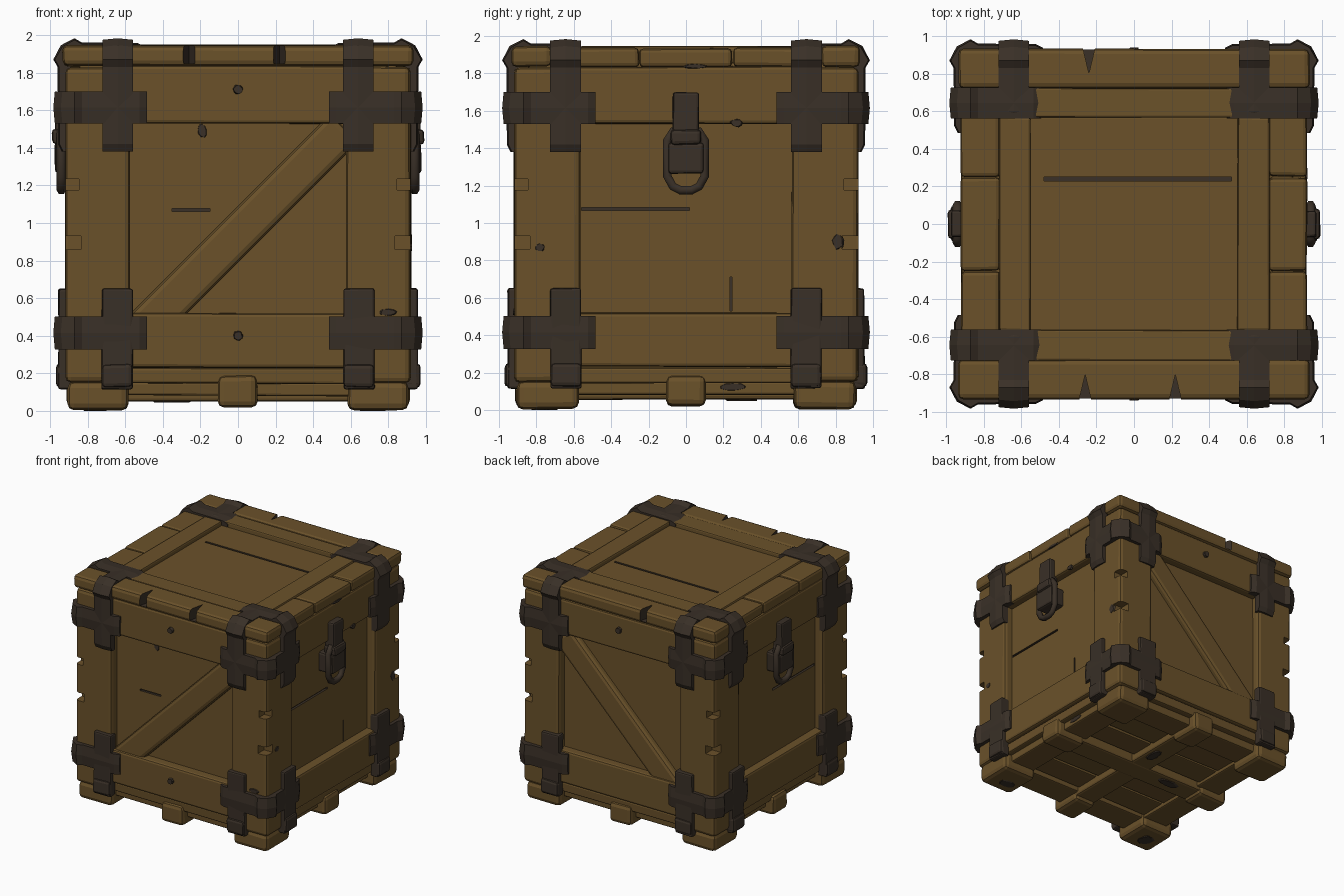
import bpy, bmesh, math, random
from mathutils import Matrix, Vector

random.seed(4)
if "Cube" in bpy.data.objects:
    bpy.data.objects.remove(bpy.data.objects["Cube"])


def material(name, rgb):
    m = bpy.data.materials.new(name)
    m.use_nodes = True
    m.diffuse_color = (*rgb, 1)
    m.node_tree.nodes["Principled BSDF"].inputs["Base Color"].default_value = (*rgb, 1)
    return m


WOOD = material("brown wood", (0.145, 0.083, 0.023))
METAL = material("dark iron", (0.041, 0.029, 0.020))
SIGNS = (-1, 1)
CORNERS = [(sx, sy) for sx in SIGNS for sy in SIGNS]


def finish(bm, name, mats, bevel=0.0):
    bmesh.ops.recalc_face_normals(bm, faces=bm.faces)
    if bevel:
        sharp = [e for e in bm.edges if e.calc_face_angle(0) > 0.5]
        bmesh.ops.bevel(bm, geom=sharp, offset=bevel, segments=2, profile=0.5, affect='EDGES')
    mesh = bpy.data.meshes.new(name)
    bm.to_mesh(mesh)
    bm.free()
    ob = bpy.data.objects.new(name, mesh)
    for mat in mats:
        mesh.materials.append(mat)
    bpy.context.scene.collection.objects.link(ob)
    return ob


def box(name, lo, hi, mat=WOOD, bevel=0.018, jitter=0.004, tilt=None):
    """Slightly irregular bevelled block between two opposite corners."""
    lo, hi = Vector(lo), Vector(hi)
    bm = bmesh.new()
    bmesh.ops.create_cube(bm, size=1)
    for v in bm.verts:
        v.co = Vector([c * abs(s) for c, s in zip(v.co, hi - lo)])
        v.co += Vector([random.uniform(-jitter, jitter) for _ in range(3)])
    if tilt:
        bm.transform(tilt)
    bm.transform(Matrix.Translation((lo + hi) / 2))
    return finish(bm, name, [mat], bevel)


def face_box(name, face, side, across, height, depth, **kw):
    """Block on an upright face: face 'y' is front or back, 'x' is a side."""
    (a, b), (z0, z1), (d0, d1) = across, height, depth
    if face == 'y':
        return box(name, (a, side * d0, z0), (b, side * d1, z1), **kw)
    return box(name, (side * d0, a, z0), (side * d1, b, z1), **kw)


def strap(name, axis, at, width, su, sv, end_u, end_v):
    """Iron band bent round an edge, thickened at the bend, crowned along its middle."""
    pts = [(end_u, .93), (end_u + .04, .95), (.83, .952), (.87, .975), (.935, .938),
           (.975, .87), (.952, .83), (.95, end_v + .04), (.93, end_v),
           (.89, end_v), (.89, .89), (end_u, .89)]
    u, v = [i for i in range(3) if i != axis]
    bm = bmesh.new()
    rings = []
    for shift, crown in ((-.5, 0), (0, .008), (.5, 0)):
        ring = []
        for pu, pv in pts:
            co = [0, 0, 0]
            co[axis] = at + shift * width
            co[u] = su * (pu + (crown if pu > .9 else 0))
            co[v] = sv * (pv + (crown if pv > .9 else 0)) + (1 if v == 2 else 0)
            ring.append(bm.verts.new(co))
        rings.append(ring)
    n = len(pts)
    for a, b in zip(rings, rings[1:]):
        for i in range(n):
            bm.faces.new((a[i], a[(i + 1) % n], b[(i + 1) % n], b[i]))
    bm.faces.new(rings[0])
    bm.faces.new(rings[-1])
    return finish(bm, name, [METAL])


def spot(name, face, side, centre, depth, size, thick=.014):
    """Small irregular dark plate or nail head; face 'z' lies under the crate."""
    bm = bmesh.new()
    bmesh.ops.create_cone(bm, cap_ends=True, segments=9, radius1=1, radius2=.8, depth=thick)
    for vert in bm.verts:
        k = random.uniform(.8, 1.1)
        vert.co.x *= size[0] * k
        vert.co.y *= size[1] * k
    a, b = centre
    if face == 'y':
        turn, pos = Matrix.Rotation(side * -math.pi / 2, 4, 'X'), (a, side * depth, b)
    elif face == 'x':
        turn = Matrix.Rotation(side * math.pi / 2, 4, 'Z') @ Matrix.Rotation(math.pi / 2, 4, 'X')
        pos = (side * depth, a, b)
    else:
        turn, pos = Matrix.Rotation(math.pi, 4, 'X'), (a, b, depth)
    bm.transform(Matrix.Translation(pos) @ turn)
    finish(bm, name, [METAL])


# Inner body, corner posts and feet
chipped = [box("inner_body", (-.845, -.845, .15), (.845, .845, 1.86), jitter=0)]
for sx, sy in CORNERS:
    chipped.append(box("corner_post", (sx * .577, sy * .565, .15), (sx * .92, sy * .92, 1.83), bevel=.028))
    box("corner_foot", (sx * .583, sy * .575, .005), (sx * .906, sy * .906, .16), bevel=.036)

# Rails, base boards and middle feet on all four faces
for face in 'xy':
    for s in SIGNS:
        face_box("top_rail", face, s, (-.6, .6), (1.53, 1.835), (.8, .918))
        face_box("bottom_rail", face, s, (-.6, .6), (.23, .52), (.8, .918))
        face_box("base_board", face, s, (-.6, .6), (.145, .225), (.7, .888), bevel=.012)
        face_box("lower_skirt", face, s, (-.6, .6), (.08, .15), (.6, .84), bevel=.012)
        face_box("middle_foot", face, s, (-.105, .105), (.02, .19), (.62, .913), bevel=.033)

# Diagonal braces on front and back
for s in SIGNS:
    box("diagonal_brace", (-.73, s * .8, .865), (.79, s * .903, 1.075), bevel=.03, jitter=0,
        tilt=Matrix.Rotation(math.radians(-45), 4, 'Y'))

# Underside: crossed bearers and planks
box("bearer_across", (-.7, -.1, .05), (.7, .1, .17))
box("bearer_along", (-.1, -.7, .055), (.1, .7, .17))
for sx, sy in CORNERS:
    for a, b in ((.12, .34), (.36, .59)):
        box("floor_plank", (sx * .1, sy * a, .11), (sx * .62, sy * b, .17), bevel=.01)

# Lid: panel, border boards and broken side boards
chipped.append(box("lid_panel", (-.57, -.58, 1.8), (.57, .58, 1.907), jitter=0))
for s in SIGNS:
    chipped.append(box("lid_end_board", (-.934, s * .722, 1.835), (.934, s * .933, 1.947), bevel=.028))
    box("lid_inner_board", (-.7, s * .565, 1.835), (.7, s * .724, 1.943), bevel=.01)
    box("lid_strip", (s * .55, -.57, 1.835), (s * .72, .57, 1.944), bevel=.014)
    for y0, y1 in ((-.73, -.252), (-.25, .248), (.252, .73)):
        box("lid_side_board", (s * .715, y0, 1.835), (s * .921, y1, 1.935), bevel=.022)

# Corner straps
for sx, sy in CORNERS:
    strap("upper_corner_band", 2, 1.615, .17, sx, sy, .485, .485)
    strap("lower_corner_band", 2, .415, .175, sx, sy, .485, .485)
    strap("front_to_lid_strap", 0, sx * .64, .16, sy, 1, .56, .38)
    strap("side_to_lid_strap", 1, sy * .645, .165, sx, 1, .495, .38)
    for face, t, m in (('y', sy, sx), ('x', sx, sy)):
        span = (m * .56, m * .725)
        face_box("lower_strap", face, t, span, (.115, .65), (.88, .955), mat=METAL, bevel=.012)
        face_box("lower_strap_bump", face, t, span, (.125, .25), (.88, .97), mat=METAL, bevel=.022)

# Latches on both sides
for s in SIGNS:
    face_box("latch_tongue", 'x', s, (-.07, .07), (1.41, 1.7), (.88, .972), mat=METAL, bevel=.014)
    face_box("latch_block", 'x', s, (-.095, .095), (1.265, 1.43), (.82, .975), mat=METAL, bevel=.018)
    face_box("latch_knuckle", 'x', s, (-.08, .08), (1.42, 1.5), (.88, .992), mat=METAL, bevel=.02)
    curve = bpy.data.curves.new("latch_ring", 'CURVE')
    curve.dimensions = '3D'
    curve.bevel_depth = .026
    curve.bevel_resolution = 1
    curve.materials.append(METAL)
    path = curve.splines.new('POLY')
    loop = [(.07, 1.49), (.1, 1.44), (.1, 1.25), (.07, 1.195), (.03, 1.175)]
    loop += [(-y, z) for y, z in reversed(loop)]
    path.points.add(len(loop) - 1)
    for p, (y, z) in zip(path.points, loop):
        p.co = (s * .94, y, z, 1)
    path.use_cyclic_u = True
    bpy.context.scene.collection.objects.link(bpy.data.objects.new("latch_ring", curve))

# Nail heads on the rails
for s, z in ((-1, 1.71), (1, 1.71), (-1, .4)):
    spot("nail_head", 'y', s, (0, z), .922, (.03, .03), .035)

# Worn dark patches on the front, one side and the undersides
for face, s, centre, depth, size in [
        ('y', -1, (-.19, 1.49), .843, (.03, .045)), ('y', -1, (.8, .525), .918, (.055, .022)),
        ('x', 1, (.05, 1.838), .917, (.07, .014)), ('x', 1, (.27, 1.535), .917, (.035, .025)),
        ('x', 1, (-.78, .87), .918, (.03, .025)), ('x', 1, (-.53, .4), .917, (.03, .05)),
        ('x', 1, (.53, .4), .917, (.02, .05)), ('x', 1, (.25, .125), .838, (.09, .025)),
        ('x', 1, (.81, .9), .918, (.035, .05)), ('z', 1, (.72, -.78), .007, (.09, .06)),
        ('z', 1, (-.76, -.76), .007, (.08, .09)), ('z', 1, (-.35, .02), .051, (.12, .05)),
        ('z', 1, (.03, .3), .056, (.05, .1))]:
    spot("worn_patch", face, s, centre, depth, size)

# Cutter: wooden chips in the post edges, then dark splits and cracks
bm = bmesh.new()


def cut(pos, size, turn=0):
    place = Matrix.Translation(pos) @ Matrix.Diagonal((*size, 1)) @ Matrix.Rotation(turn, 4, 'Z')
    bmesh.ops.create_cube(bm, size=1, matrix=place)


for sx, sy in CORNERS:
    cut((sx * .92, sy * .92, 1.205), (.15, .15, .06))
    cut((sx * .92, sy * .92, .895), (.17, .17, .07))
chip_faces = len(bm.faces)
for x, y in ((-.24, .95), (-.26, -.95), (.22, -.95)):
    cut((x, y, 1.95), (.05, .21, .2), math.pi / 4)
cut((-.25, -.845, 1.07), (.2, .04, .016))
for s in SIGNS:
    cut((s * .845, -.27, 1.075), (.04, .58, .018))
cut((.845, .24, .62), (.04, .01, .18))
cut((.02, .24, 1.907), (1.0, .02, .04))
bm.faces.ensure_lookup_table()
for f in bm.faces[chip_faces:]:
    f.material_index = 1
cutter = finish(bm, "chip_cutter", [WOOD, METAL])
cutter.hide_render = True
cutter.hide_viewport = True
cutter.display_type = 'WIRE'
for ob in chipped:
    mod = ob.modifiers.new("chips", 'BOOLEAN')
    mod.operation = 'DIFFERENCE'
    mod.solver = 'EXACT'
    mod.material_mode = 'TRANSFER'
    mod.object = cutter
